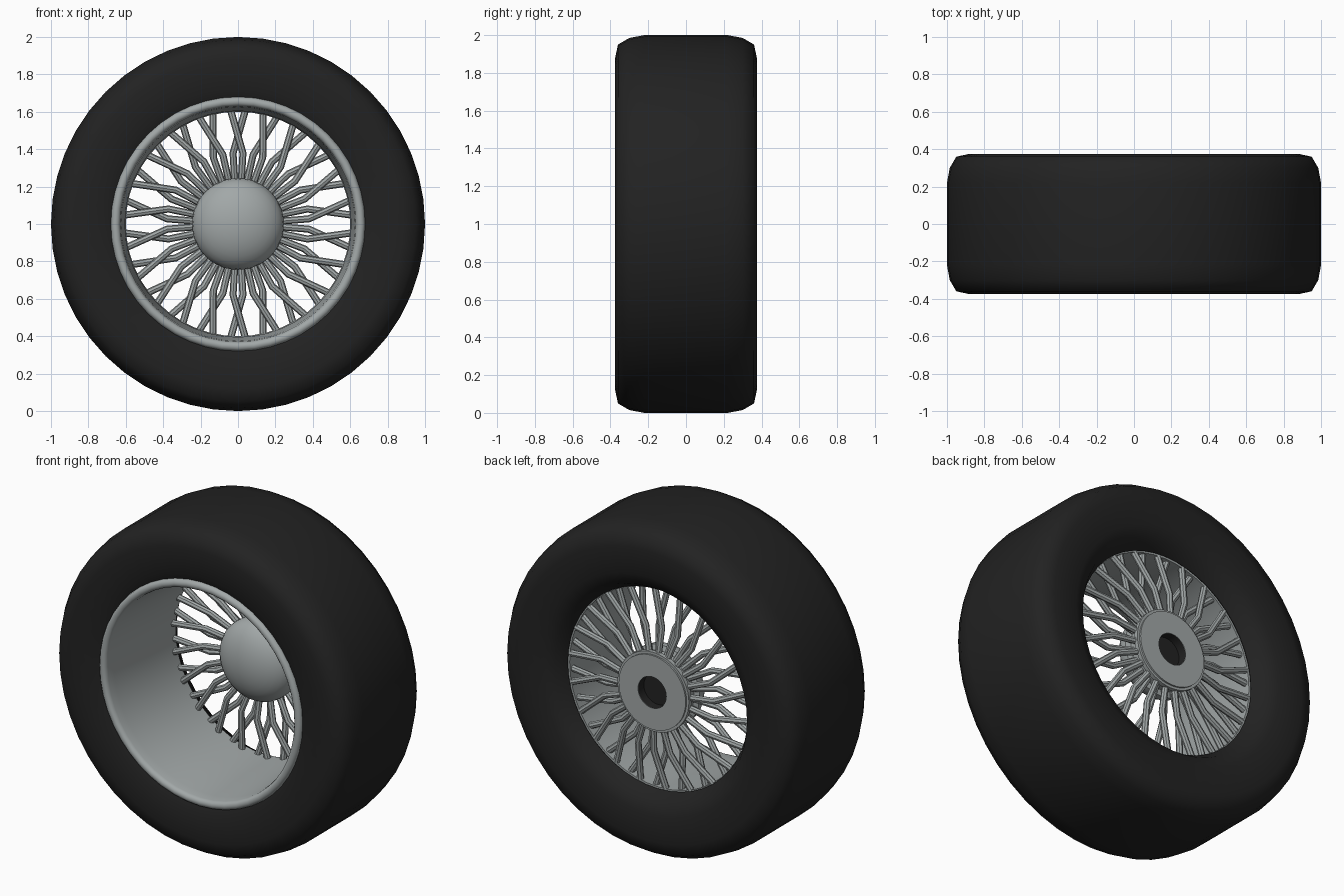
import bpy, bmesh, math
from mathutils import Vector

cube = bpy.data.objects.get("Cube")
if cube:
    bpy.data.objects.remove(cube)

AXLE = Vector((0, 0, 1))


def material(name, colour):
    mat = bpy.data.materials.new(name)
    mat.use_nodes = True
    mat.diffuse_color = (*colour, 1)
    mat.node_tree.nodes["Principled BSDF"].inputs["Base Color"].default_value = (*colour, 1)
    return mat


rubber = material("black rubber", (0.016, 0.016, 0.016))
metal = material("satin grey metal", (0.36, 0.39, 0.39))


def finish(bm, name, mat, angle):
    mesh = bpy.data.meshes.new(name)
    bmesh.ops.remove_doubles(bm, verts=bm.verts, dist=0.0001)
    bmesh.ops.recalc_face_normals(bm, faces=bm.faces)
    bm.to_mesh(mesh)
    bm.free()
    mesh.materials.append(mat)
    obj = bpy.data.objects.new(name, mesh)
    bpy.context.collection.objects.link(obj)
    bpy.ops.object.select_all(action="DESELECT")
    obj.select_set(True)
    bpy.context.view_layer.objects.active = obj
    bpy.ops.object.shade_smooth_by_angle(angle=math.radians(angle))
    return obj


def polar(r, y, angle):
    return AXLE + Vector((r * math.sin(angle), y, r * math.cos(angle)))


def lathe(name, profile, mat, segments=48, closed=False, angle=40):
    """Spin a (radius, y) profile around the axle."""
    bm = bmesh.new()
    points = profile + profile[:1] if closed else profile
    verts = [bm.verts.new(polar(r, y, 0)) for r, y in points]
    edges = [bm.edges.new(pair) for pair in zip(verts, verts[1:])]
    bmesh.ops.spin(bm, geom=verts + edges, cent=AXLE, axis=(0, 1, 0),
                   angle=math.tau, steps=segments)
    return finish(bm, name, mat, angle)


# Tyre: flat tread, rounded shoulders, and beads turned in to the rim
shoulder = [(0.88, 0.375), (0.95, 0.36), (0.985, 0.30), (1.0, 0.22)]
front_side = [(r, -y) for r, y in shoulder]
back_side = list(reversed(shoulder))
lathe("tyre", [(0.66, -0.34), (0.72, -0.37)] + front_side + back_side
      + [(0.72, 0.37), (0.645, 0.335), (0.605, 0.27), (0.62, 0.25)],
      rubber, closed=True, angle=50)

# Rim: rolled front lip running into a tapered barrel
lip = [(0.655 + 0.025 * math.cos(a), -0.35 - 0.025 * math.sin(a))
       for a in [math.pi * i / 6 for i in range(7)]]
lathe("rim", [(0.68, -0.30)] + lip + [(0.625, -0.30), (0.605, 0.0),
      (0.60, 0.26), (0.615, 0.26), (0.64, 0.0)], metal, closed=True)

# Hub: shallow dome in front, stepped plate with an axle bore behind
dome = [(0.245 * math.sin(a), 0.20 - 0.14 * math.cos(a))
        for a in [math.pi / 2 * i / 8 for i in range(9)]]
lathe("hub", dome + [(0.245, 0.22), (0.215, 0.23), (0.215, 0.28), (0.24, 0.29),
      (0.24, 0.315), (0.225, 0.315), (0.225, 0.325), (0.095, 0.325), (0.095, 0.27)], metal)
lathe("axle_bore", [(0.0, 0.27), (0.094, 0.27), (0.094, 0.324)], rubber)


def rod(bm, path, radius, sides=8):
    """Add a capped round bar bent along the path."""
    rings = []
    for i, point in enumerate(path):
        along = (path[min(i + 1, len(path) - 1)] - path[max(i - 1, 0)]).normalized()
        across = along.cross(Vector((0, 1, 0))).normalized()
        other = along.cross(across)
        rings.append([bm.verts.new(point + radius * (across * math.cos(a) + other * math.sin(a)))
                      for a in [math.tau * k / sides for k in range(sides)]])
    for lower, upper in zip(rings, rings[1:]):
        for k in range(sides):
            n = (k + 1) % sides
            bm.faces.new((lower[k], lower[n], upper[n], upper[k]))
    bm.faces.new(rings[0])
    bm.faces.new(rings[-1])


# Spokes: bent bars in crossing pairs, one of each pair per layer
COUNT = 22
for name, side, hub_y, bend_y, rim_y in (("front_spokes", 1, 0.24, 0.22, 0.23),
                                         ("back_spokes", -1, 0.29, 0.27, 0.245)):
    bm = bmesh.new()
    for i in range(COUNT):
        base = math.tau * i / COUNT
        stops = ((0.20, hub_y, 4.5), (0.38, bend_y, 4.0), (0.60, rim_y, -3.5), (0.615, rim_y, -3.8))
        rod(bm, [polar(r, y, base + side * math.radians(turn)) for r, y, turn in stops], 0.019)
    finish(bm, name, metal, 40)
